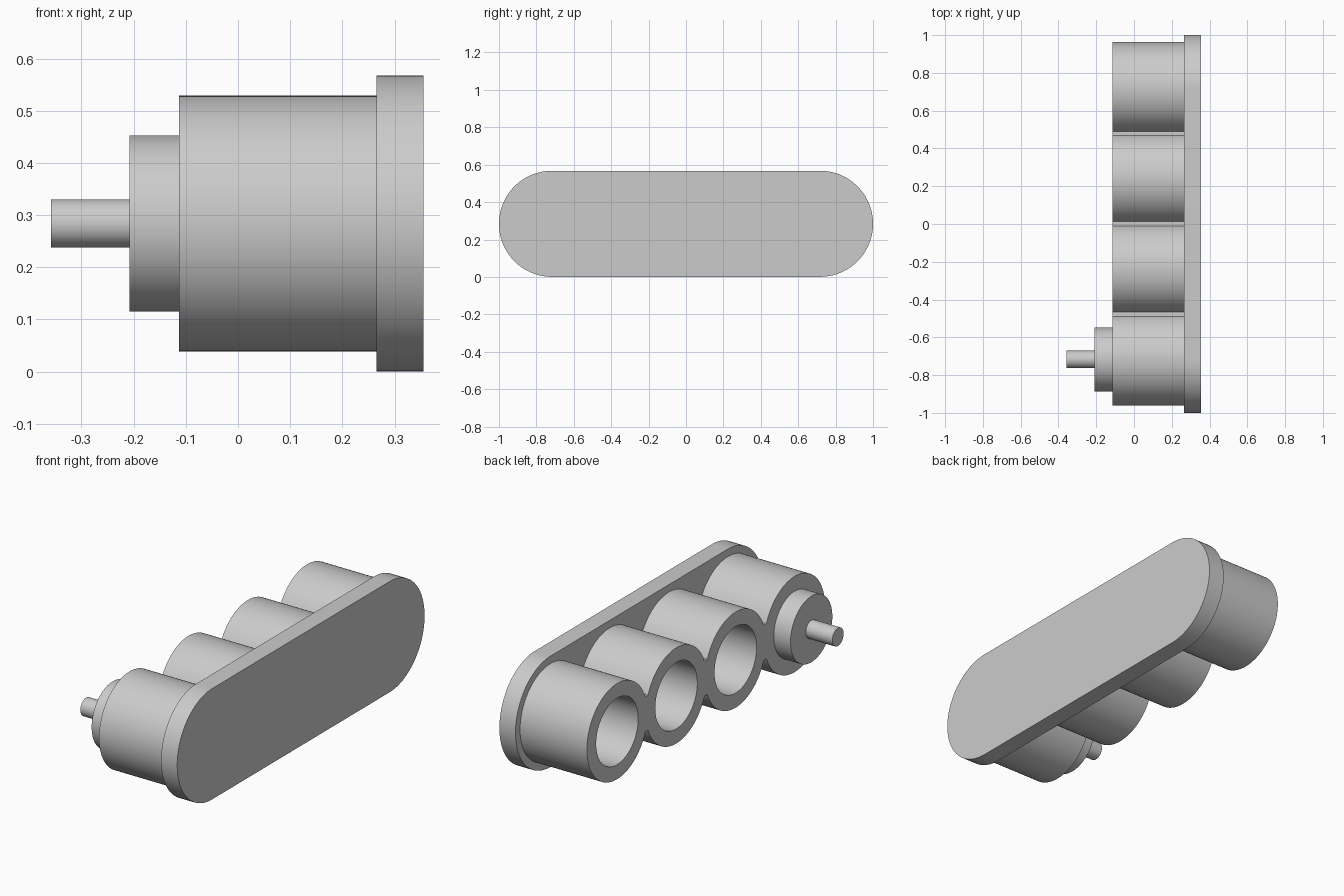
import bpy, bmesh
from math import asin, cos, sin, pi

cube = bpy.data.objects.get("Cube")
if cube:
    bpy.data.objects.remove(cube, do_unlink=True)

grey = bpy.data.materials.new("light_grey")
grey.use_nodes = True
colour = (0.6, 0.6, 0.6, 1)
grey.diffuse_color = colour
grey.node_tree.nodes["Principled BSDF"].inputs["Base Color"].default_value = colour

AXIS_Z = 0.284
CENTRES = [0.718, 0.24, -0.239, -0.717]
BARREL_R, BORE_R = 0.245, 0.17
PLATE_R = 0.2835
FRONT, SEAT, BACK = -0.113, 0.265, 0.356


def arc(cy, r, start, end, steps=48):
    """Points on a circular arc in the y-z plane."""
    return [(cy + r * cos(start + (end - start) * i / steps),
             AXIS_Z + r * sin(start + (end - start) * i / steps))
            for i in range(steps + 1)]


def extrude(name, outline, x0, x1):
    """Solid made by sweeping a y-z outline from x0 to x1."""
    bm = bmesh.new()
    face = bm.faces.new([bm.verts.new((x0, y, z)) for y, z in outline])
    swept = bmesh.ops.extrude_face_region(bm, geom=[face], use_keep_orig=True)
    verts = [v for v in swept["geom"] if isinstance(v, bmesh.types.BMVert)]
    bmesh.ops.translate(bm, verts=verts, vec=(x1 - x0, 0, 0))
    bmesh.ops.recalc_face_normals(bm, faces=bm.faces)
    mesh = bpy.data.meshes.new(name)
    bm.to_mesh(mesh)
    bm.free()
    mesh.materials.append(grey)
    obj = bpy.data.objects.new(name, mesh)
    bpy.context.collection.objects.link(obj)
    return obj


def rod(name, cy, r, x0, x1):
    return extrude(name, arc(cy, r, 0, 2 * pi, 96)[:-1], x0, x1)


def activate(obj):
    bpy.ops.object.select_all(action='DESELECT')
    obj.select_set(True)
    bpy.context.view_layer.objects.active = obj


# Rounded mounting plate
plate = extrude("base_plate",
                arc(1 - PLATE_R, PLATE_R, -pi / 2, pi / 2)
                + arc(PLATE_R - 1, PLATE_R, pi / 2, 3 * pi / 2), SEAT, BACK)

# Four barrels in a row, joined by narrow flat webs
a = asin(0.09 / BARREL_R)
outline = arc(CENTRES[0], BARREL_R, a - pi, pi - a, 96)
for cy in CENTRES[1:-1]:
    outline += arc(cy, BARREL_R, a, pi - a)
outline += arc(CENTRES[-1], BARREL_R, a, 2 * pi - a, 96)
for cy in CENTRES[-2:0:-1]:
    outline += arc(cy, BARREL_R, pi + a, 2 * pi - a)
barrels = extrude("barrel_block", outline, FRONT, SEAT)

# Open bores in the three barrels without a plug
for cy in CENTRES[:-1]:
    cutter = rod("bore_cutter", cy, BORE_R, FRONT - 0.1, SEAT + 0.1)
    cutter.hide_render = True
    cut = barrels.modifiers.new("bore", 'BOOLEAN')
    cut.operation, cut.solver, cut.object = 'DIFFERENCE', 'EXACT', cutter
    activate(barrels)
    bpy.ops.object.modifier_apply(modifier=cut.name)
    bpy.data.objects.remove(cutter, do_unlink=True)

# Plug and thin pin on the last barrel
plug = rod("plug", CENTRES[-1], 0.169, -0.208, FRONT)
pin = rod("pin", CENTRES[-1], 0.046, -0.358, -0.208)

for part in (plate, barrels, plug, pin):
    activate(part)
    bpy.ops.object.shade_smooth_by_angle(angle=pi / 6)
